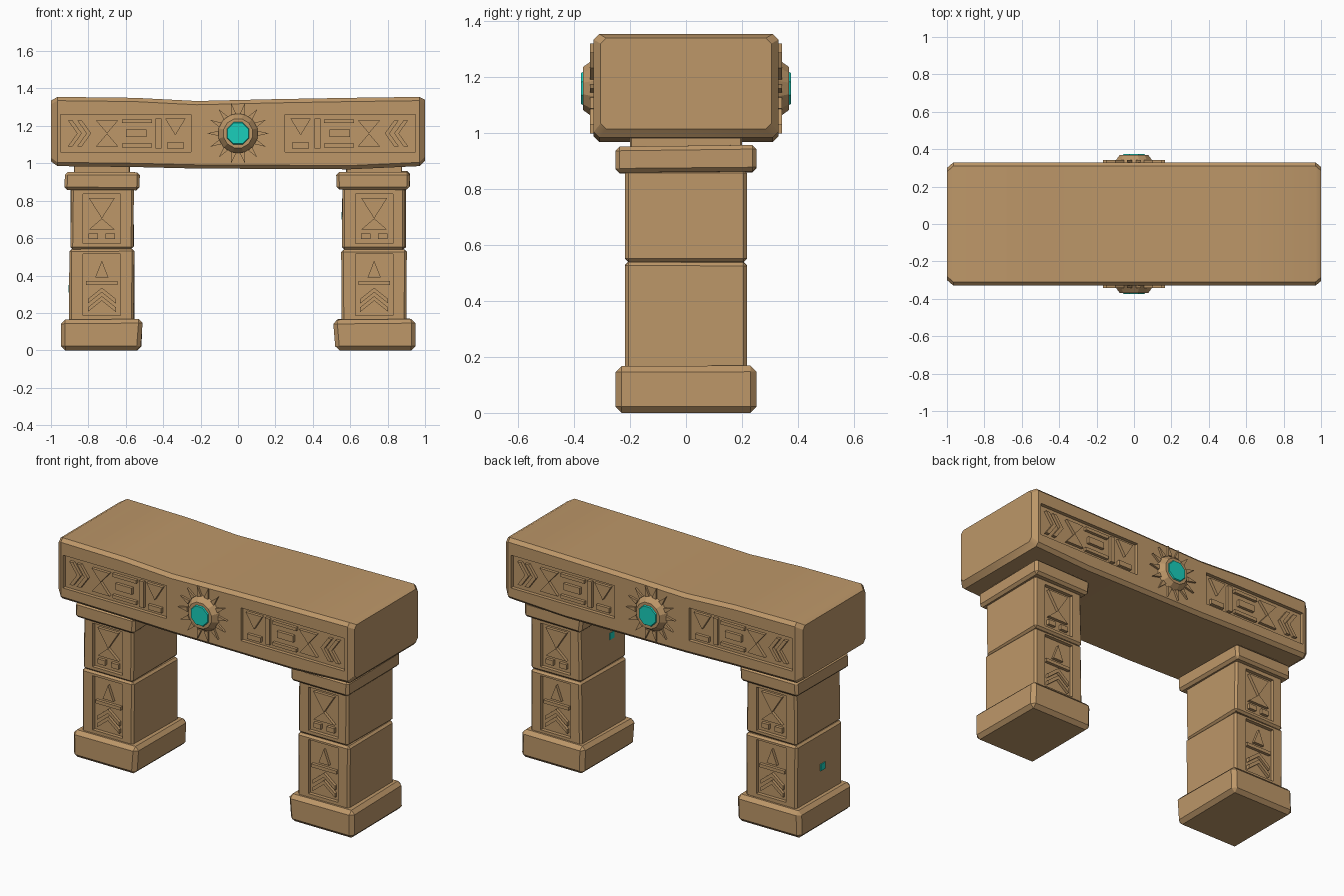
import bpy, bmesh, math, random
from mathutils import Vector, Matrix

if "Cube" in bpy.data.objects:
    bpy.data.objects.remove(bpy.data.objects["Cube"])

random.seed(4)


def material(name, rgb):
    m = bpy.data.materials.new(name)
    m.diffuse_color = (*rgb, 1)
    m.use_nodes = True
    m.node_tree.nodes["Principled BSDF"].inputs["Base Color"].default_value = m.diffuse_color
    return m


STONE = material("tan_sandstone", (0.51, 0.31, 0.14))
TEAL = material("teal_gem", (0.01, 0.62, 0.50))


def finish(bm, name, mat=STONE):
    bmesh.ops.recalc_face_normals(bm, faces=bm.faces)
    me = bpy.data.meshes.new(name)
    bm.to_mesh(me)
    bm.free()
    me.materials.append(mat)
    ob = bpy.data.objects.new(name, me)
    bpy.context.collection.objects.link(ob)
    return ob


def smooth(ob, angle=32):
    bpy.context.view_layer.objects.active = ob
    bpy.ops.object.select_all(action='DESELECT')
    ob.select_set(True)
    bpy.ops.object.shade_smooth_by_angle(angle=math.radians(angle))


def loft(bm, sections):
    """Bridge equal-length loops of points and cap both ends."""
    rings = [[bm.verts.new(p) for p in s] for s in sections]
    for a, b in zip(rings, rings[1:]):
        for i in range(len(a)):
            j = (i + 1) % len(a)
            bm.faces.new((a[i], a[j], b[j], b[i]))
    bm.faces.new(rings[0][::-1])
    bm.faces.new(rings[-1])


def box(bm, x0, x1, y0, y1, z0, z1):
    loft(bm, [[(x0, y0, z), (x1, y0, z), (x1, y1, z), (x0, y1, z)] for z in (z0, z1)])


def carve(ob, panels, face_y, depth):
    """Cut sunken panels (x0, x1, z0, z1) into the front and back."""
    bm = bmesh.new()
    for x0, x1, z0, z1 in panels:
        for s in (-1, 1):
            a, b = sorted((s * (face_y - depth), s * (face_y + 0.1)))
            box(bm, x0, x1, a, b, z0, z1)
    cutter = finish(bm, "panel_cutter")
    cutter.hide_render = True
    mod = ob.modifiers.new("panels", 'BOOLEAN')
    mod.operation, mod.object, mod.solver = 'DIFFERENCE', cutter, 'EXACT'
    bpy.context.view_layer.objects.active = ob
    bpy.ops.object.modifier_apply(modifier=mod.name)
    bpy.data.objects.remove(cutter)


def relief(name, shapes, y0, y1, cx=0, cz=0):
    """Raised flat shapes on the front, turned round for the back."""
    bm = bmesh.new()
    for pts in shapes:
        for s in (-1, 1):
            loft(bm, [[(cx - s * x, s * y, cz + z) for x, z in pts] for y in (y0, y1)])
    return finish(bm, name)


def bar(x0, x1, z0, z1):
    return [(x0, z0), (x1, z0), (x1, z1), (x0, z1)]


def chevron_up(z, w, h, t):
    return [(-w, z), (0, z + h), (w, z), (w, z + t), (0, z + h + t), (-w, z + t)]


def chevron_side(x, h, w, t):
    return [(x, -h), (x + w, 0), (x, h), (x + t, h), (x + t + w, 0), (x + t, -h)]


def stone(name, cx, hx, hy, z0, z1, bevel, jitter=0.008):
    """Rough hewn block with worn edges."""
    bm = bmesh.new()
    box(bm, cx - hx, cx + hx, -hy, hy, z0, z1)
    for v in bm.verts:
        v.co.x += random.uniform(-jitter, jitter)
        if v.co.z > 0.001:
            v.co.z += random.uniform(-jitter, jitter) * 0.6
    bmesh.ops.bevel(bm, geom=bm.edges[:], offset=bevel, segments=1, affect='EDGES')
    return finish(bm, name)


# Lintel: worn slab, lofted along x (x, half depth, bottom, top)
def section(x, hy, zb, zt, c=0.02):
    p = [(-hy + c, zb), (hy - c, zb), (hy, zb + c), (hy, zt - c),
         (hy - c, zt), (-hy + c, zt), (-hy, zt - c), (-hy, zb + c)]
    return [(x, y, z) for y, z in p]


bm = bmesh.new()
loft(bm, [section(*s) for s in (
    (-1.0, 0.30, 1.01, 1.335), (-0.965, 0.33, 0.985, 1.355), (-0.55, 0.33, 0.98, 1.35),
    (-0.22, 0.33, 0.972, 1.333), (0.2, 0.33, 0.97, 1.343), (0.6, 0.33, 0.968, 1.35),
    (0.97, 0.33, 0.985, 1.355), (1.0, 0.305, 1.015, 1.34))])
lintel = finish(bm, "lintel")
carve(lintel, [(-0.95, -0.25, 1.06, 1.26), (0.25, 0.95, 1.06, 1.26)], 0.33, 0.022)
smooth(lintel)

# Lintel carvings: chevrons, bars and triangles, mirrored about the centre
half = [chevron_side(-0.91, 0.07, 0.05, 0.025), chevron_side(-0.86, 0.07, 0.05, 0.025),
        [(-0.76, -0.07), (-0.64, -0.07), (-0.70, 0.0)], [(-0.76, 0.07), (-0.70, 0.0), (-0.64, 0.07)],
        bar(-0.62, -0.46, 0.055, 0.075), bar(-0.62, -0.46, -0.075, -0.055),
        bar(-0.60, -0.49, -0.02, 0.02), bar(-0.44, -0.41, -0.08, 0.08),
        [(-0.39, 0.08), (-0.28, 0.08), (-0.335, -0.01)], bar(-0.38, -0.29, -0.08, -0.05)]
relief("lintel_carvings", half + [[(-x, z) for x, z in s] for s in half], 0.300, 0.326, 0, 1.16)

# Sun medallion with rays, and the gem in its centre, on both faces
rays = []
for i in range(14):
    a = 2 * math.pi * i / 14
    pol = lambda r, d: (r * math.cos(a + d), r * math.sin(a + d))
    rays.append([pol(0.105, -0.13), pol(0.165, 0), pol(0.105, 0.13)])
relief("sun_rays", rays, 0.31, 0.343, 0, 1.16)


def disc(name, n, r1, r2, y1, y2, mat):
    bm = bmesh.new()
    for s in (-1, 1):
        loft(bm, [[(r * math.cos(2 * math.pi * (i + .5) / n), s * y,
                    1.16 + r * math.sin(2 * math.pi * (i + .5) / n)) for i in range(n)]
                  for r, y in ((r1, y1), (r2, y2))])
    return finish(bm, name, mat)


disc("sun_medallion", 12, 0.115, 0.08, 0.32, 0.368, STONE)
disc("centre_gem", 8, 0.07, 0.06, 0.36, 0.375, TEAL)

# Pillars: base, two carved blocks and a cap
upper = [[(-0.07, 0.11), (0.07, 0.11), (0, 0.0)], [(-0.07, -0.06), (0, 0.0), (0.07, -0.06)],
         bar(-0.07, -0.02, -0.11, -0.08), bar(0.02, 0.07, -0.11, -0.08)]
lower = [[(-0.035, 0.04), (0.035, 0.04), (0, 0.13)], bar(-0.085, 0.085, 0.0, 0.02),
         chevron_up(-0.10, 0.075, 0.06, 0.025), chevron_up(-0.145, 0.075, 0.06, 0.025)]
for side, s in (("left", -1), ("right", 1)):
    cx = 0.728 * s
    smooth(stone(side + "_base", cx, 0.213, 0.252, 0, 0.165, 0.022))
    blk = stone(side + "_lower_block", cx, 0.172, 0.218, 0.15, 0.54, 0.012, 0.005)
    carve(blk, [(cx - 0.10, cx + 0.10, 0.185, 0.515)], 0.218, 0.022)
    smooth(blk)
    blk = stone(side + "_upper_block", cx, 0.168, 0.218, 0.542, 0.87, 0.012, 0.005)
    carve(blk, [(cx - 0.10, cx + 0.10, 0.57, 0.835)], 0.218, 0.022)
    smooth(blk)
    smooth(stone(side + "_cap", cx, 0.196, 0.252, 0.86, 0.955, 0.015))
    # thin shadowed neck joins the cap to the lintel
    stone(side + "_neck", cx, 0.15, 0.20, 0.94, 0.99, 0.005, 0)
    relief(side + "_lower_carvings", lower, 0.19, 0.214, cx, 0.35)
    relief(side + "_upper_carvings", upper, 0.19, 0.214, cx, 0.705)

# Small teal inlays on the left-facing pillar sides
for name, x, y, z in (("outer_inlay", -0.902, -0.03, 0.33), ("inner_inlay", 0.558, -0.08, 0.72)):
    bm = bmesh.new()
    box(bm, x - 0.004, x + 0.004, y - 0.022, y + 0.022, z - 0.02, z + 0.02)
    finish(bm, name, TEAL)
